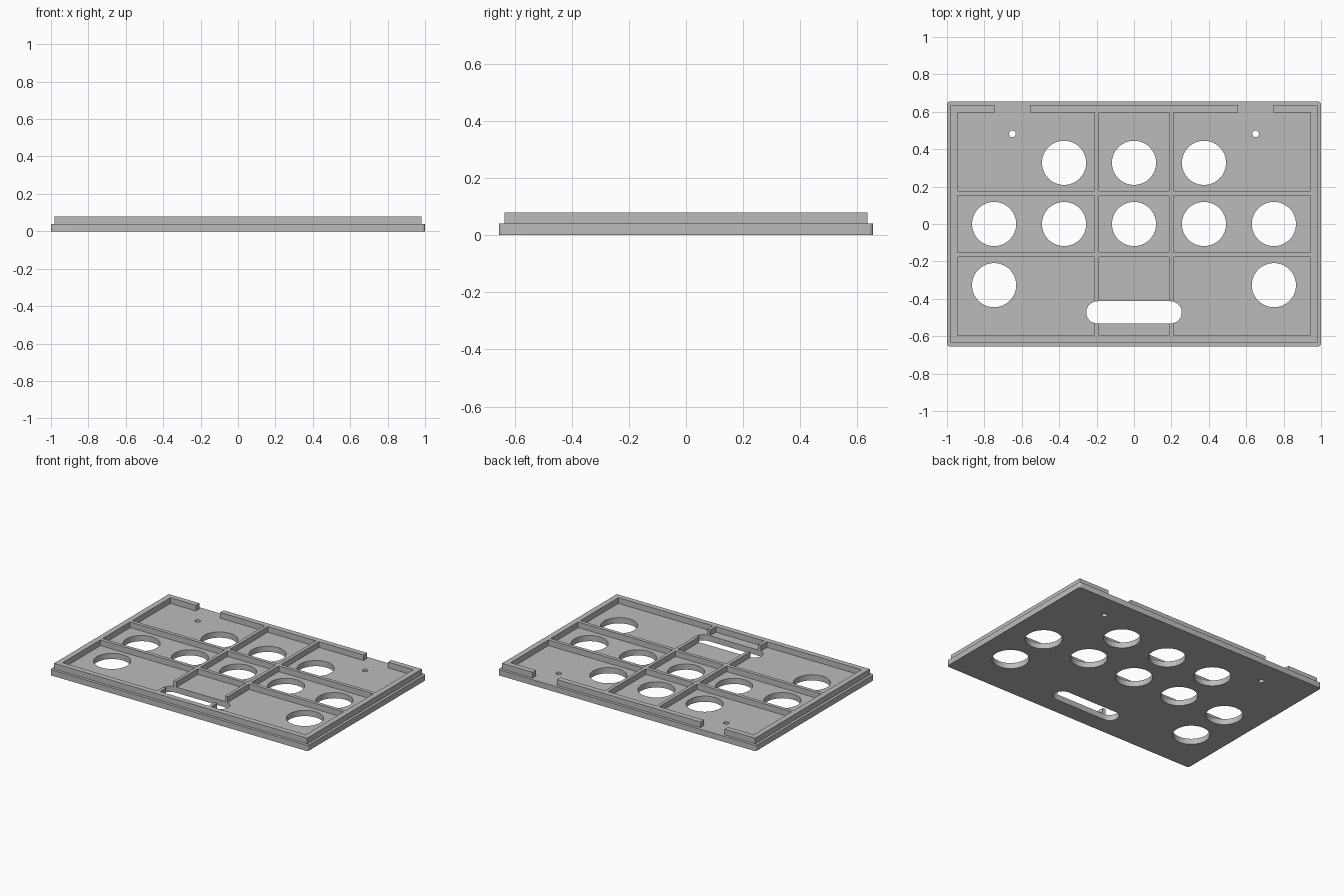
import bpy, bmesh, math

if "Cube" in bpy.data.objects:
    bpy.data.objects.remove(bpy.data.objects["Cube"])

grey = bpy.data.materials.new("plain grey")
grey.diffuse_color = (0.5, 0.5, 0.5, 1)
grey.use_nodes = True
grey.node_tree.nodes["Principled BSDF"].inputs["Base Color"].default_value = grey.diffuse_color


def rect(x0, x1, y0, y1):
    return [(x0, y0), (x1, y0), (x1, y1), (x0, y1)]


def circle(cx, cy, r, n=64):
    return [(cx + r * math.cos(2 * math.pi * i / n),
             cy + r * math.sin(2 * math.pi * i / n)) for i in range(n)]


def rounded(x0, x1, y0, y1, r, seg):
    """Rectangle outline with rounded corners, counter-clockwise."""
    corners = [(x1 - r, y1 - r), (x0 + r, y1 - r), (x0 + r, y0 + r), (x1 - r, y0 + r)]
    return [(cx + r * math.cos((k + i / seg) * math.pi / 2),
             cy + r * math.sin((k + i / seg) * math.pi / 2))
            for k, (cx, cy) in enumerate(corners) for i in range(seg + 1)]


def prisms(name, outlines, z0, z1):
    """One object made of upright prisms, one per outline."""
    bm = bmesh.new()
    for pts in outlines:
        low = [bm.verts.new((x, y, z0)) for x, y in pts]
        top = [bm.verts.new((x, y, z1)) for x, y in pts]
        bm.faces.new(low[::-1])
        bm.faces.new(top)
        for i in range(len(pts)):
            j = (i + 1) % len(pts)
            bm.faces.new((low[i], low[j], top[j], top[i]))
    me = bpy.data.meshes.new(name)
    bm.to_mesh(me)
    bm.free()
    ob = bpy.data.objects.new(name, me)
    bpy.context.collection.objects.link(ob)
    me.materials.append(grey)
    return ob


def cut(ob, outlines):
    """Cut the outlines straight through the object."""
    cutter = prisms("cutter", outlines, -0.1, 0.2)
    cutter.hide_render = True
    mod = ob.modifiers.new("cut", 'BOOLEAN')
    mod.operation, mod.solver, mod.object = 'DIFFERENCE', 'EXACT', cutter
    bpy.ops.object.select_all(action='DESELECT')
    bpy.context.view_layer.objects.active = ob
    ob.select_set(True)
    bpy.ops.object.modifier_apply(modifier=mod.name)
    bpy.data.objects.remove(cutter)


# Openings shared by the panel and the ribs
slot = rounded(-0.255, 0.255, -0.532, -0.413, 0.059, 12)
centres = [(x, 0.327) for x in (-0.374, 0, 0.374)]
centres += [(x, 0) for x in (-0.748, -0.374, 0, 0.374, 0.748)]
centres += [(x, -0.327) for x in (-0.748, 0.748)]
holes = [circle(x, y, 0.118) for x, y in centres]
holes += [circle(x, 0.482, 0.018, 24) for x in (-0.65, 0.65)]

# Base panel with button holes, screw holes and slot
panel = prisms("base_panel", [rounded(-1, 1, -0.655, 0.655, 0.016, 6)], 0, 0.04)
cut(panel, holes + [slot])

# Raised rim and cross ribs: a block with nine pockets, two back notches and the slot
frame = prisms("rim_and_ribs", [rect(-0.982, 0.982, -0.635, 0.635)], 0.04, 0.08)
columns = [(-0.943, -0.21), (-0.187, 0.187), (0.21, 0.943)]
rows = [(-0.597, -0.177), (-0.152, 0.152), (0.177, 0.597)]
cut(frame, [rect(*c, *r) for c in columns for r in rows])
cut(frame, [rect(-0.745, -0.557, 0.59, 0.7), rect(0.557, 0.745, 0.59, 0.7)])
cut(frame, [slot])

for ob in (panel, frame):
    bpy.ops.object.select_all(action='DESELECT')
    bpy.context.view_layer.objects.active = ob
    ob.select_set(True)
    bpy.ops.object.shade_smooth_by_angle(angle=math.radians(30))
